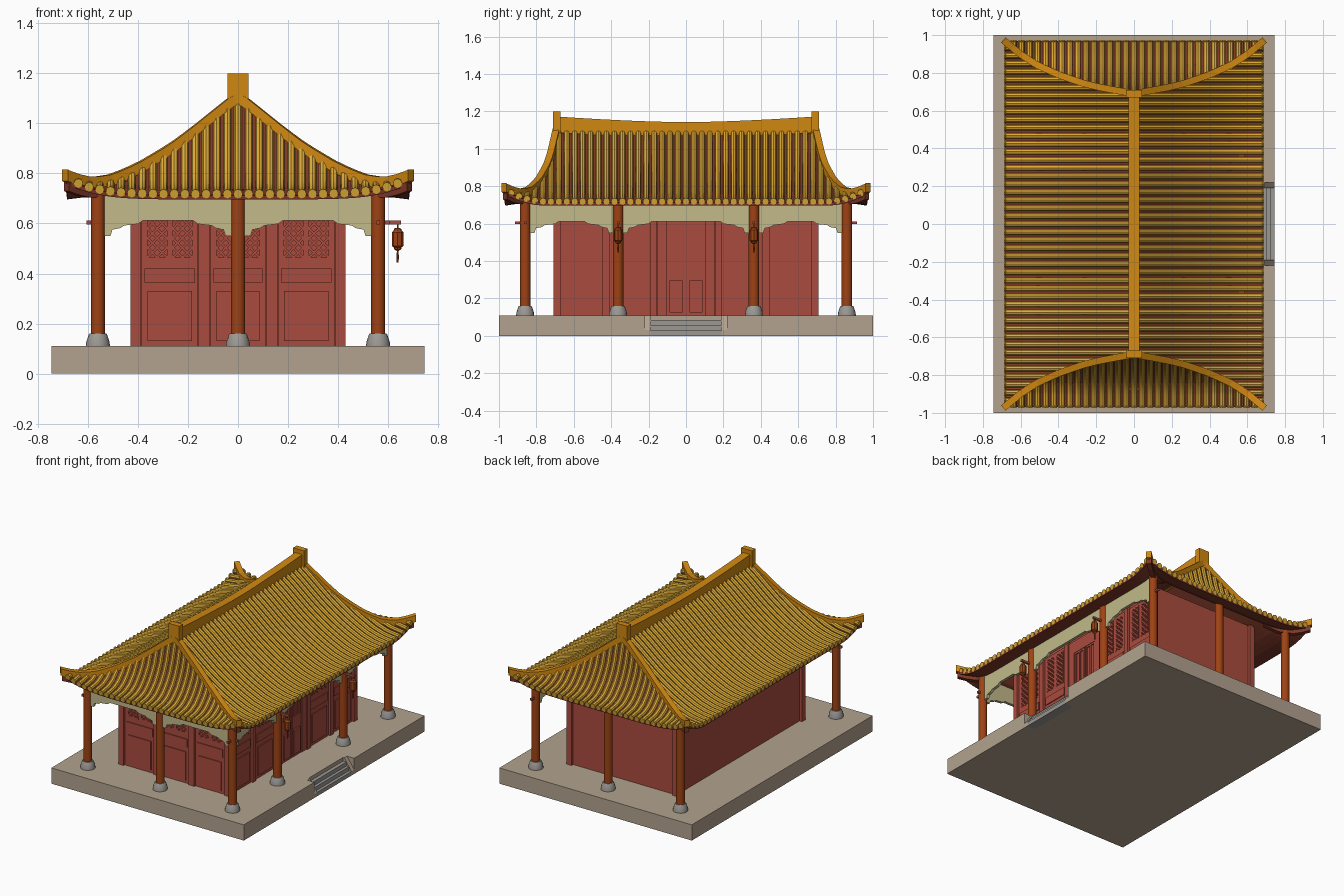
import bpy, bmesh, math
from mathutils import Vector

if "Cube" in bpy.data.objects:
    bpy.data.objects.remove(bpy.data.objects["Cube"])


def material(name, *rgb):
    lin = [((c / 255 + 0.055) / 1.055) ** 2.4 for c in rgb] + [1]
    m = bpy.data.materials.new(name)
    m.use_nodes = True
    m.diffuse_color = lin
    m.node_tree.nodes["Principled BSDF"].inputs["Base Color"].default_value = lin
    return m


PAVING = material("paving", 178, 162, 142)
STONE = material("grey stone", 156, 153, 148)
RED = material("wall red", 170, 76, 62)
WOOD = material("orange brown wood", 158, 66, 20)
CREAM = material("cream frieze", 194, 186, 138)
MAROON = material("roof maroon", 125, 56, 40)
GOLD = material("tile gold", 220, 170, 54)
AMBER = material("ridge amber", 208, 136, 18)


def make(name, bm, mat, smooth=False):
    bmesh.ops.recalc_face_normals(bm, faces=bm.faces)
    me = bpy.data.meshes.new(name)
    bm.to_mesh(me)
    bm.free()
    me.materials.append(mat)
    ob = bpy.data.objects.new(name, me)
    bpy.context.collection.objects.link(ob)
    if smooth:
        bpy.ops.object.select_all(action='DESELECT')
        ob.select_set(True)
        bpy.context.view_layer.objects.active = ob
        bpy.ops.object.shade_smooth_by_angle(angle=math.radians(40))
    return ob


def prism(bm, pts, offset):
    a = [bm.verts.new(p) for p in pts]
    b = [bm.verts.new(Vector(p) + Vector(offset)) for p in pts]
    bm.faces.new(a)
    bm.faces.new(b[::-1])
    for i in range(len(a)):
        j = (i + 1) % len(a)
        bm.faces.new((a[i], b[i], b[j], a[j]))


def box(bm, x0, x1, y0, y1, z0, z1):
    prism(bm, [(x0, y0, z0), (x1, y0, z0), (x1, y1, z0), (x0, y1, z0)], (0, 0, z1 - z0))


def loft(bm, rings):
    vs = [[bm.verts.new(p) for p in r] for r in rings]
    n = len(vs[0])
    for a, b in zip(vs, vs[1:]):
        for i in range(n):
            bm.faces.new((a[i], a[(i + 1) % n], b[(i + 1) % n], b[i]))
    bm.faces.new(vs[0])
    bm.faces.new(vs[-1])


def sweep(bm, pts, w, h, side=None):
    # rectangular bar with level sides along a path
    pts = [Vector(p) for p in pts]
    rings = []
    for i, p in enumerate(pts):
        t = pts[min(i + 1, len(pts) - 1)] - pts[max(i - 1, 0)]
        s = (Vector(side) if side else Vector((-t.y, t.x, 0)).normalized()) * w / 2
        u = Vector((0, 0, h / 2))
        rings.append([p - s - u, p + s - u, p + s + u, p - s + u])
    loft(bm, rings)


def tube(bm, pts, radii, n=8):
    # round bar, one radius per point
    rings = []
    for i, p in enumerate(pts):
        t = (pts[min(i + 1, len(pts) - 1)] - pts[max(i - 1, 0)]).normalized()
        a = t.orthogonal().normalized()
        if abs(t.z) < 0.99:
            a = t.cross(Vector((0, 0, 1))).normalized()
        b = t.cross(a)
        rings.append([p + radii[i] * (a * math.cos(k * math.tau / n) + b * math.sin(k * math.tau / n))
                      for k in range(n)])
    loft(bm, rings)


def upright(bm, x, y, steps, n=16):
    tube(bm, [Vector((x, y, z)) for z, r in steps], [r for z, r in steps], n)


# Roof shape: slope distance, matching end distance, height
KX = [0, .04, .19, .27, .40, .51, .59, .685]
KY = [.69, .697, .725, .745, .79, .84, .89, .968]
KZ = [1.09, 1.065, .945, .885, .805, .75, .724, .712]


def interp(v, a, b):
    v = min(max(v, a[0]), a[-1])
    i = next(k for k in range(len(a) - 1) if v <= a[k + 1])
    return b[i] + (b[i + 1] - b[i]) * (v - a[i]) / (a[i + 1] - a[i])


def roof_z(x, y):
    x, d = abs(x), interp(abs(y), KY, KX)
    return interp(max(x, d), KX, KZ) + 0.065 * (min(x, d) / KX[-1]) ** 6


# Platform with a notch for the steps
bm = bmesh.new()
prism(bm, [(-.745, -1, 0), (.745, -1, 0), (.745, -.22, 0), (.68, -.22, 0), (.68, .22, 0),
           (.745, .22, 0), (.745, 1, 0), (-.745, 1, 0)], (0, 0, .11))
for y in (-.22, .19):
    prism(bm, [(.68, y, 0), (.745, y, 0), (.745, y, .03), (.69, y, .11), (.68, y, .11)], (0, .03, 0))
make("platform", bm, PAVING)
bm = bmesh.new()
for k in range(3):
    box(bm, .68, .745 - k * .02, -.19, .19, k * .028, k * .028 + .028)
make("entrance_steps", bm, STONE)

# Columns and their stone feet
spots = [(x, y) for x in (-.56, 0, .56) for y in (-.86, .86)] + [(.56, -.363), (.56, .363)]
cols, feet = bmesh.new(), bmesh.new()
for x, y in spots:
    upright(cols, x, y, [(.15, .028), (.735, .028)])
    upright(feet, x, y, [(.11, .048), (.125, .047), (.155, .037), (.16, .034)])
make("columns", cols, WOOD, True)
make("column_feet", feet, STONE, True)

# Scalloped frieze along the front and the entrance side
BRACKET = [(0, .55), (.05, .55), (.058, .575), (.09, .582), (.105, .592), (.16, .598), (.18, .612)]


def frieze(bm, a, b, place, thick):
    low = [(a + u, z) for u, z in BRACKET] + [(b - u, z) for u, z in reversed(BRACKET)]
    prism(bm, [place(u, z) for u, z in low + [(b, .725), (a, .725)]], thick)


bm = bmesh.new()
for a, b in ((-.56, 0), (0, .56)):
    frieze(bm, a, b, lambda u, z: (u, -.87, z), (0, .02, 0))
for a, b in ((-.86, -.363), (-.363, .363), (.363, .86)):
    frieze(bm, a, b, lambda u, z: (.55, u, z), (.02, 0, 0))
make("frieze", bm, CREAM)

# Tie beam ends and lantern arms
bm = bmesh.new()
box(bm, -.605, -.52, -.867, -.853, .597, .612)
box(bm, .52, .605, -.867, -.853, .597, .612)
for s in (-1, 1):
    box(bm, .553, .567, s * .87 - .045, s * .87 + .045, .597, .612)
    box(bm, .52, .652, s * .363 - .007, s * .363 + .007, .597, .612)
make("beam_ends", bm, RED)

# Hanging lanterns
bm = bmesh.new()
for s in (-1, 1):
    upright(bm, .638, s * .363, [(.445, .004), (.47, .005), (.49, .003), (.497, .014), (.505, .016),
                                 (.51, .023), (.565, .023), (.572, .016), (.58, .014), (.583, .003),
                                 (.60, .003)], 8)
make("lanterns", bm, WOOD)

# Walls and posts
bm = bmesh.new()
box(bm, -.41, .41, -.69, .69, .11, .785)
for x in (-.41, .41):
    for y in (-.688, .688):
        box(bm, x - .02, x + .02, y - .02, y + .02, .11, .785)
make("walls", bm, RED)


# Facade pieces: u runs along the wall, v sticks out of it
def front(u, v, z):
    return (u, -.69 - v, z)


def side(u, v, z):
    return (.41 + v, u, z)


def plate(bm, at, u0, u1, z0, z1, v):
    prism(bm, [at(u0, 0, z0), at(u1, 0, z0), at(u1, 0, z1), at(u0, 0, z1)],
          Vector(at(0, v, 0)) - Vector(at(0, 0, 0)))


def frame(bm, at, u0, u1, z0, z1, w, v):
    plate(bm, at, u0, u0 + w, z0, z1, v)
    plate(bm, at, u1 - w, u1, z0, z1, v)
    plate(bm, at, u0 + w, u1 - w, z0, z0 + w, v)
    plate(bm, at, u0 + w, u1 - w, z1 - w, z1, v)


def lattice(bm, at, u0, u1, z0, z1):
    out = Vector(at(0, 1, 0)) - Vector(at(0, 0, 0))
    w = (u1 - u0) / 2
    rows = round((z1 - z0) / w)
    for c in range(2):
        for flip in range(2):
            pts = [at(u0 + w * (c + (k + flip) % 2), .004, z0 + (z1 - z0) * k / rows)
                   for k in range(rows + 1)]
            sweep(bm, pts, .008, .014, out)


def leaf(bm, at, u0, u1):
    m, g = (u0 + u1) / 2, .012
    plate(bm, at, u0, u1, .11, .44, .006)
    plate(bm, at, u0 + g, u1 - g, .365, .42, .012)
    plate(bm, at, u0 + 2 * g, u1 - 2 * g, .13, .33, .012)
    frame(bm, at, u0, u1, .44, .72, 2 * g, .006)
    plate(bm, at, m - g, m + g, .464, .696, .006)
    lattice(bm, at, u0 + 2 * g, m - g, .464, .696)
    lattice(bm, at, m + g, u1 - 2 * g, .464, .696)


bm = bmesh.new()
for a, b in ((-.385, -.16), (-.11, .11), (.16, .385)):
    leaf(bm, front, a, b)
for u in (-.135, .135):
    plate(bm, front, u - .022, u + .022, .11, .78, .018)
make("front_panels", bm, RED)

bm = bmesh.new()
for s in (-1, 1):
    for a, b in ((.195, .405), (.45, .665)):
        leaf(bm, side, min(s * a, s * b), max(s * a, s * b))
    for u in (.175, .428):
        plate(bm, side, s * u - .018, s * u + .018, .11, .78, .018)
    plate(bm, side, s * .13 - .025, s * .13 + .025, .11, .64, .01)
    # entrance door leaf
    lo, hi = sorted((s * .005, s * .102))
    frame(bm, side, lo, hi, .11, .63, .012, .007)
    plate(bm, side, lo, hi, .30, .39, .007)
    plate(bm, side, lo + .014, hi - .014, .125, .295, .012)
    plate(bm, side, (lo + hi) / 2 - .007, (lo + hi) / 2 + .007, .39, .62, .007)
plate(bm, side, -.155, .155, .63, .72, .01)
make("entrance_panels", bm, RED)

# Roof deck
xs = [KX[-1] * k / 16 for k in range(17)]
ys = [interp(x, KX, KY) for x in xs]
gx = [-x for x in xs[:0:-1]] + xs
gy = [-y for y in ys[::-1]] + ys
bm = bmesh.new()
grid = [[bm.verts.new((x, y, roof_z(x, y))) for y in gy] for x in gx]
for i in range(len(gx) - 1):
    for j in range(len(gy) - 1):
        a, b, c, d = grid[i][j], grid[i + 1][j], grid[i + 1][j + 1], grid[i][j + 1]
        same = (gx[i] + gx[i + 1]) * (gy[j] + gy[j + 1]) >= 0
        for tri in (((a, b, c), (a, c, d)) if same else ((a, b, d), (b, c, d))):
            bm.faces.new(tri)
deck = make("roof_deck", bm, MAROON)
mod = deck.modifiers.new("thickness", 'SOLIDIFY')
mod.thickness = .016

# Tile rows on all four slopes
STEP, R = .0425, .0155


def tile_row(bm, point, start, end):
    if end - start < .025:
        return
    pts = []
    for k in range(10):
        x, y = point(start + (end - start) * k / 9)
        pts.append(Vector((x, y, roof_z(x, y) + .007)))
    # wider cap disc at the eave
    tip = (pts[-1] - pts[-2]).normalized()
    pts += [pts[-1] + tip * .001, pts[-1] + tip * .009]
    tube(bm, pts, [R] * 10 + [R * 1.2] * 2)


bm = bmesh.new()
for s in (-1, 1):
    for k in range(-22, 23):
        c = k * STEP
        tile_row(bm, lambda t: (s * t, c), max(.01, interp(abs(c), KY, KX)), .677)
    for k in range(-15, 16):
        c = k * STEP
        tile_row(bm, lambda t: (c, s * t), interp(abs(c), KX, KY), .962)
make("roof_tiles", bm, GOLD, True)

# Main ridge, end blocks, hip ridges and corner rafters
bm, rafters = bmesh.new(), bmesh.new()
sweep(bm, [(0, -.69 + 1.38 * k / 12, 1.10 + .03 * abs(k / 6 - 1) ** 1.6) for k in range(13)], .056, .085)
for s in (-1, 1):
    y = s * .69
    box(bm, -.042, .042, y - .02, y + .02, 1.08, 1.2)
    for q in (-1, 1):
        hip = [(q * x, s * y, roof_z(x, y)) for x, y in zip(xs, ys)]
        top = [(x, y, z + .012) for x, y, z in hip] + [(q * .692, s * .974, hip[-1][2] + .016)]
        sweep(bm, top, .036, .046)
        sweep(rafters, [(x, y, z - .03) for x, y, z in hip[10:]], .03, .036)
make("ridges", bm, AMBER)
make("corner_rafters", rafters, MAROON)
